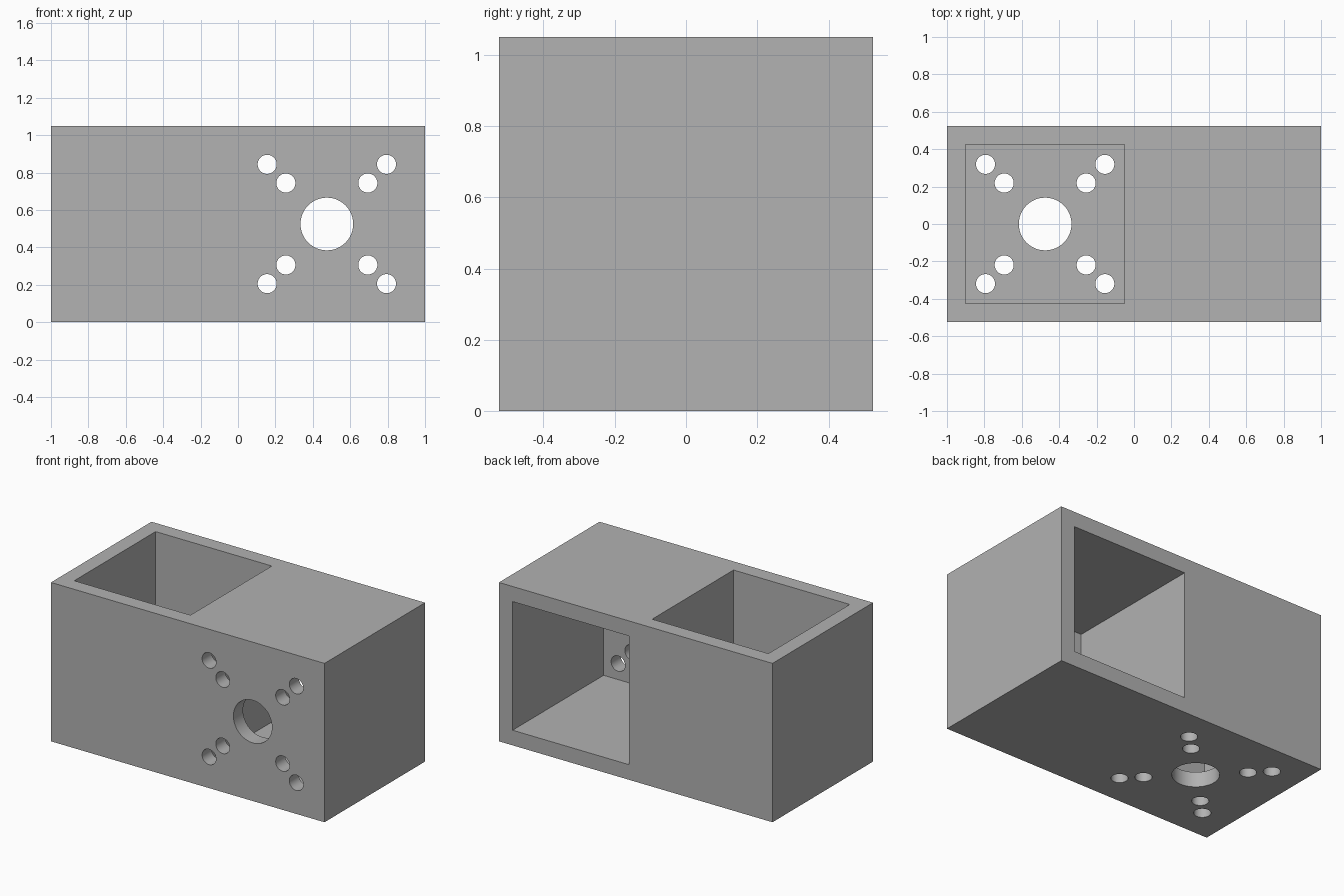
import bpy
import math
from mathutils import Vector

cube = bpy.data.objects.get("Cube")
if cube:
    bpy.data.objects.remove(cube, do_unlink=True)

HEIGHT = 1.05           # height and depth of the block
WALL = 0.1              # wall thickness
POCKET = 0.85           # side of each square pocket
CENTRE = 0.475          # x distance of the pocket centres
MID = HEIGHT / 2

grey = bpy.data.materials.new("plain grey")
grey.use_nodes = True
colour = (0.445, 0.445, 0.445, 1)
grey.diffuse_color = colour
grey.node_tree.nodes["Principled BSDF"].inputs["Base Color"].default_value = colour


def box(name, low, high):
    """Axis-aligned box between two corners."""
    low, high = Vector(low), Vector(high)
    bpy.ops.mesh.primitive_cube_add(size=1, location=(low + high) / 2)
    obj = bpy.context.object
    obj.name = name
    obj.scale = high - low
    bpy.ops.object.transform_apply(location=True, rotation=True, scale=True)
    obj.data.materials.append(grey)
    return obj


def cylinder(name, radius, location, tilt):
    """Cutter that passes through one wall only."""
    bpy.ops.mesh.primitive_cylinder_add(vertices=48, radius=radius, depth=2 * WALL,
                                        location=location, rotation=(tilt, 0, 0))
    obj = bpy.context.object
    obj.name = name
    obj.data.materials.append(grey)
    return obj


def hole_pattern(name, place, tilt):
    """Large centre bore with two mounting holes along each diagonal."""
    cutters = [cylinder(name + "_bore", 0.141, place(0, 0), tilt)]
    for offset in (0.219, 0.319):
        for u in (-offset, offset):
            for v in (-offset, offset):
                cutters.append(cylinder(name + "_mount", 0.051, place(u, v), tilt))
    return cutters


# Solid block
block = box("bracket_block", (-1, -MID, 0), (1, MID, HEIGHT))

# Pocket open at the top, and pocket open at the back
half = POCKET / 2
cutters = [
    box("top_pocket", (-CENTRE - half, -half, WALL), (-CENTRE + half, half, HEIGHT + WALL)),
    box("back_pocket", (CENTRE - half, -half, WALL), (CENTRE + half, MID + WALL, HEIGHT - WALL)),
]

# Holes through the floor of one pocket and the front wall of the other
cutters += hole_pattern("floor_hole", lambda u, v: (-CENTRE + u, v, WALL / 2), 0)
cutters += hole_pattern("front_hole", lambda u, v: (CENTRE + u, -MID + WALL / 2, MID + v),
                        math.pi / 2)

# Cut everything out of the block
for cutter in cutters:
    cutter.hide_render = True
    cut = block.modifiers.new(cutter.name, "BOOLEAN")
    cut.operation = "DIFFERENCE"
    cut.solver = "EXACT"
    cut.object = cutter

bpy.ops.object.select_all(action="DESELECT")
block.select_set(True)
bpy.context.view_layer.objects.active = block
bpy.ops.object.convert(target="MESH")
block = bpy.context.object
for cutter in cutters:
    bpy.data.objects.remove(cutter, do_unlink=True)

# Smooth bores, crisp edges
bpy.ops.object.shade_smooth_by_angle(angle=math.radians(30))
